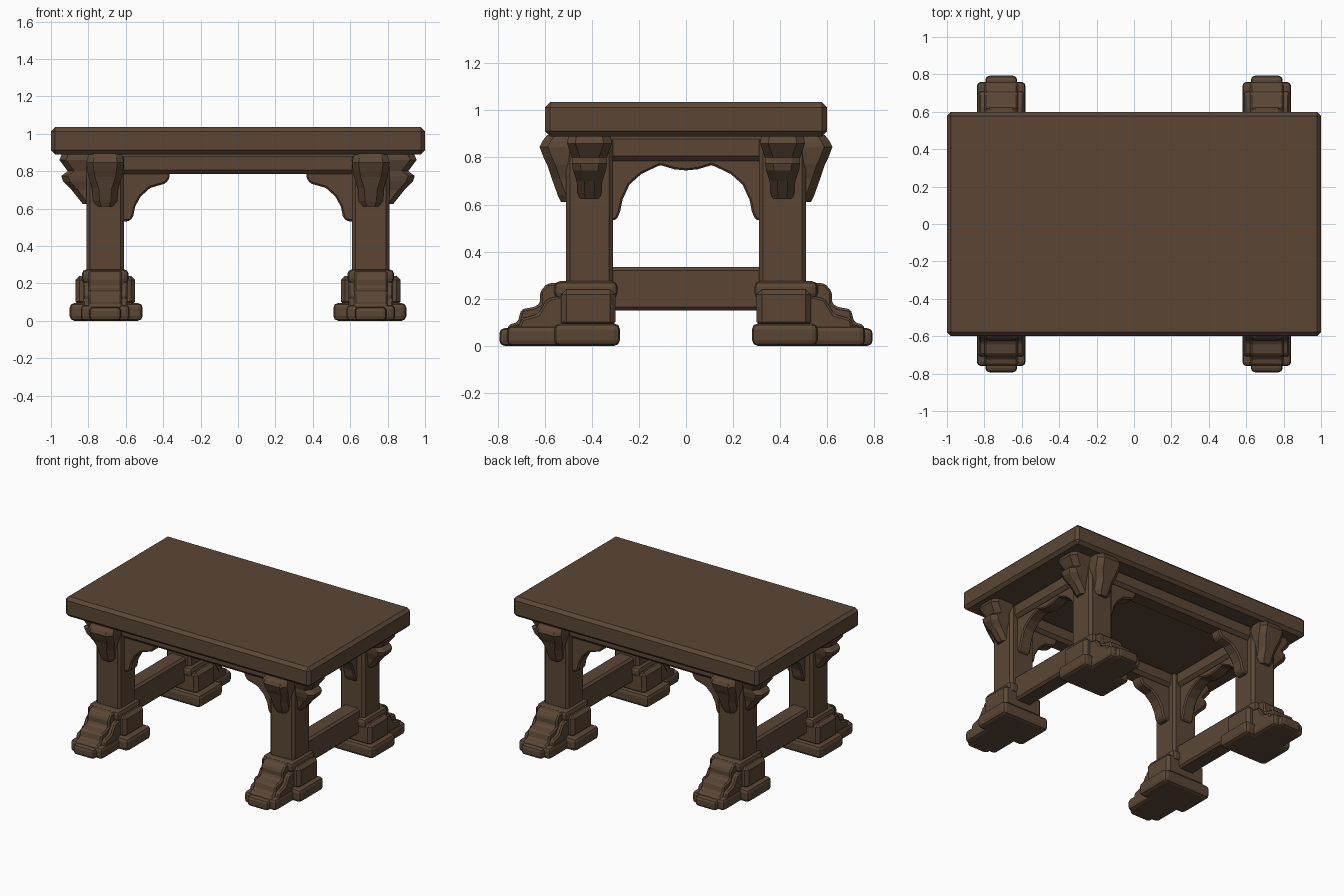
import bpy, bmesh
from mathutils import Vector

if "Cube" in bpy.data.objects:
    bpy.data.objects.remove(bpy.data.objects["Cube"])

wood = bpy.data.materials.new("dark brown wood")
wood.diffuse_color = (0.104, 0.062, 0.036, 1)
wood.use_nodes = True
wood.node_tree.nodes["Principled BSDF"].inputs["Base Color"].default_value = wood.diffuse_color


def finish(name, bm, bevel=0.0, mirror=(False, False), segments=1):
    """Turn a bmesh into an object with a chamfer and mirrored copies."""
    bmesh.ops.recalc_face_normals(bm, faces=bm.faces)
    me = bpy.data.meshes.new(name)
    bm.to_mesh(me)
    bm.free()
    me.materials.append(wood)
    ob = bpy.data.objects.new(name, me)
    bpy.context.collection.objects.link(ob)
    if bevel:
        m = ob.modifiers.new("Chamfer", 'BEVEL')
        m.width, m.segments = bevel, segments
        m.limit_method, m.angle_limit = 'ANGLE', 0.5
    if any(mirror):
        m = ob.modifiers.new("Mirror", 'MIRROR')
        m.use_axis = (mirror[0], mirror[1], False)
        m.use_mirror_merge = False
    return ob


def box(name, x, y, z, bevel=0.015, mirror=(True, True), segments=1):
    bm = bmesh.new()
    bmesh.ops.create_cube(bm, size=1)
    for v in bm.verts:
        v.co = Vector([(a + b) / 2 + c * (b - a) for (a, b), c in zip((x, y, z), v.co)])
    return finish(name, bm, bevel, mirror, segments)


def prism(name, pts, axis, a, b, bevel=0.01, mirror=(True, True)):
    """Extrude a profile (horizontal, z) from a to b along 'x' or 'y'."""
    bm = bmesh.new()
    place = (lambda p, t: (t, p[0], p[1])) if axis == 'x' else (lambda p, t: (p[0], t, p[1]))
    face = bm.faces.new([bm.verts.new(place(p, a)) for p in pts])
    ext = bmesh.ops.extrude_face_region(bm, geom=[face])
    step = Vector(place((0, 0), b - a))
    for v in ext["geom"]:
        if isinstance(v, bmesh.types.BMVert):
            v.co += step
    return finish(name, bm, bevel, mirror)


def corbel(name, rows, axis, inner, mid):
    """Stack of chamfered rows (z, half width, reach) growing out of a leg."""
    bm = bmesh.new()
    loops = []
    for z, w, r in rows:
        s = 1 if r > inner else -1
        c = min(0.035, w * 0.6)
        plan = [(-w, inner), (-w, r - s * c), (-w + c, r), (w - c, r), (w, r - s * c), (w, inner)]
        loops.append([bm.verts.new((mid + p, q, z) if axis == 'y' else (q, mid + p, z))
                      for p, q in plan])
    for lo, hi in zip(loops, loops[1:]):
        for i in range(6):
            j = (i + 1) % 6
            bm.faces.new((lo[i], lo[j], hi[j], hi[i]))
    bm.faces.new(loops[0])
    bm.faces.new(loops[-1])
    return finish(name, bm, 0, (True, True))


LX, LY = 0.71, -0.41  # centre of one leg

# table top and the apron rails under it
box("table_top", (-1, 1), (-0.6, 0.6), (0.89, 1.035), 0.022, (False, False))
box("long_apron_rail", (-0.7, 0.7), (-0.48, -0.34), (0.785, 0.9), 0.022, (False, True))
box("end_apron_rail", (0.64, 0.78), (-0.4, 0.4), (0.785, 0.9), 0.022, (True, False))

# legs and low stretchers
box("leg", (0.61, 0.81), (-0.51, -0.31), (0.05, 0.89), 0.018)
box("stretcher", (0.645, 0.775), (-0.35, 0.35), (0.15, 0.335), 0.015, (True, False))

# feet: broad sole, long toe and stepped scroll
box("foot_sole", (0.51, 0.90), (-0.56, -0.28), (0, 0.095), 0.025, segments=2)
box("foot_toe", (0.58, 0.84), (-0.76, -0.5), (0, 0.085), 0.022, segments=2)
box("foot_tip", (0.625, 0.795), (-0.793, -0.7), (0, 0.075), 0.022, segments=2)
box("ankle_block", (0.55, 0.87), (-0.53, -0.30), (0.08, 0.24), 0.022)
box("ankle_collar", (0.585, 0.835), (-0.56, -0.29), (0.2, 0.275), 0.025, segments=2)
scroll = [(-0.5, 0.05), (-0.76, 0.05), (-0.755, 0.09), (-0.715, 0.1), (-0.70, 0.155),
          (-0.645, 0.165), (-0.62, 0.18), (-0.62, 0.23), (-0.59, 0.265), (-0.5, 0.27)]
prism("foot_scroll", scroll, 'x', 0.62, 0.80)
scroll_side = [(-0.5, 0.05), (-0.72, 0.05), (-0.70, 0.115), (-0.63, 0.135),
               (-0.59, 0.2), (-0.5, 0.22)]
prism("foot_scroll_side", scroll_side, 'x', 0.59, 0.83)

# carved corbels on the outer faces of each leg
corbel("front_corbel", [(0.61, 0.05, -0.53), (0.64, 0.065, -0.545), (0.71, 0.07, -0.57),
                        (0.77, 0.09, -0.59), (0.80, 0.095, -0.605), (0.845, 0.1, -0.622),
                        (0.87, 0.095, -0.61), (0.895, 0.085, -0.59)], 'y', -0.48, LX)
corbel("end_corbel", [(0.625, 0.045, 0.83), (0.65, 0.05, 0.85), (0.70, 0.055, 0.89),
                      (0.745, 0.07, 0.935), (0.775, 0.075, 0.945), (0.80, 0.075, 0.91),
                      (0.86, 0.095, 0.955), (0.895, 0.09, 0.94)], 'x', 0.78, LY)

# curved brackets under the rails
curve = [(0, 0.53), (0.035, 0.535), (0.05, 0.56), (0.06, 0.61), (0.09, 0.665),
         (0.14, 0.71), (0.225, 0.735), (0.245, 0.765), (0.245, 0.8), (-0.03, 0.8), (-0.03, 0.53)]
prism("long_bracket", [(0.61 - d, z) for d, z in curve], 'y', LY - 0.045, LY + 0.045)
arch = [(-0.34, 0.53), (-0.295, 0.535), (-0.28, 0.57), (-0.27, 0.62), (-0.24, 0.685),
        (-0.19, 0.73), (-0.11, 0.768), (-0.05, 0.75), (0, 0.745)]
outline = arch + [(-y, z) for y, z in arch[-2::-1]] + [(0.34, 0.8), (-0.34, 0.8)]
prism("end_arch", outline, 'x', LX - 0.045, LX + 0.045, 0.008, (True, False))
